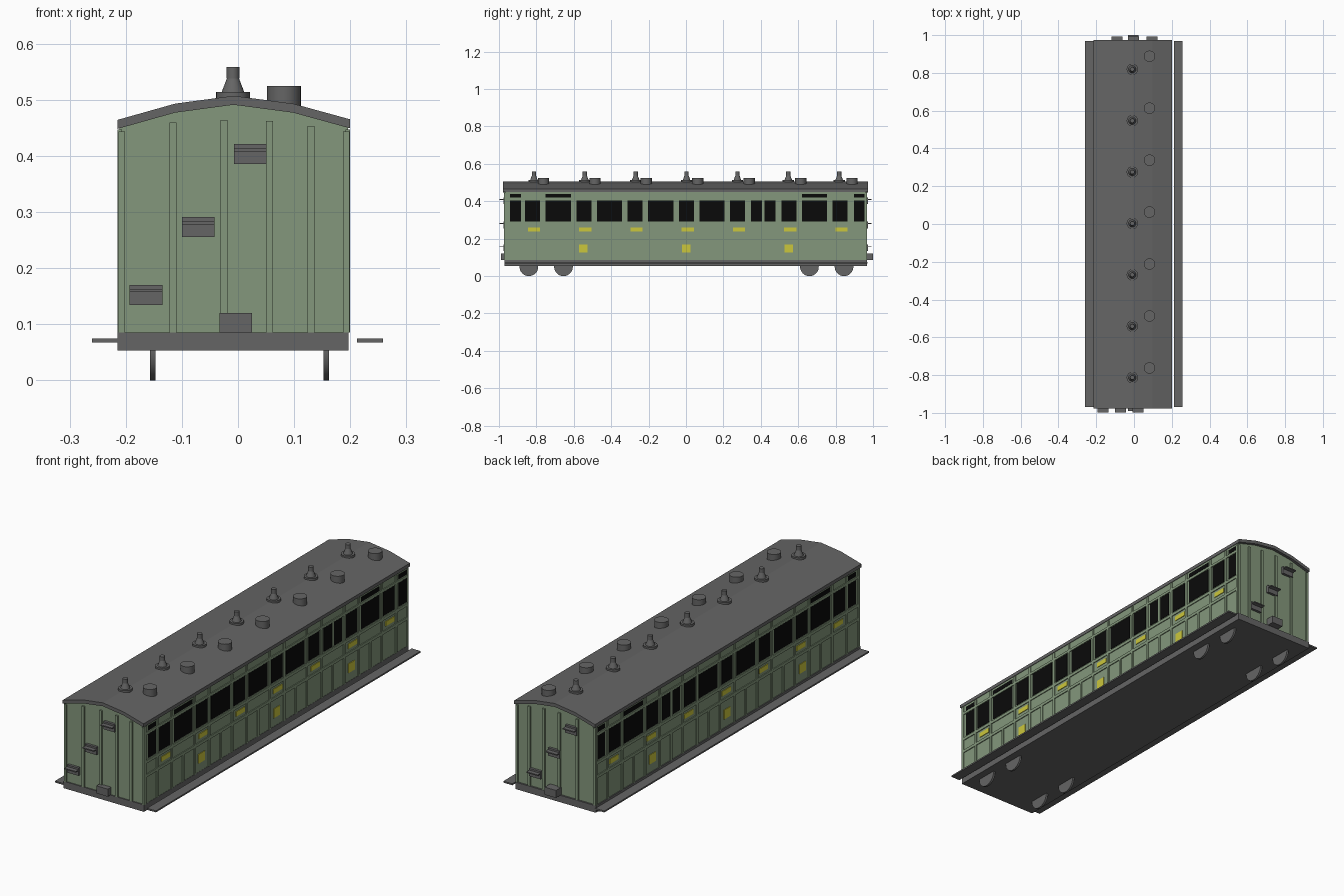
import bpy, bmesh, math
from mathutils import Matrix, Vector

cube = bpy.data.objects.get("Cube")
if cube:
    bpy.data.objects.remove(cube, do_unlink=True)


def material(name, rgb):
    m = bpy.data.materials.new(name)
    m.use_nodes = True
    m.diffuse_color = (*rgb, 1)
    m.node_tree.nodes["Principled BSDF"].inputs["Base Color"].default_value = (*rgb, 1)
    return m


GREEN = material("sage_green", (0.23, 0.31, 0.2))
GREY = material("dark_grey", (0.13, 0.13, 0.13))
BLACK = material("window_black", (0.003, 0.003, 0.003))
YELLOW = material("yellow", (0.6, 0.57, 0.045))


def finish(name, bm, mat, smooth=False):
    bmesh.ops.recalc_face_normals(bm, faces=bm.faces)
    me = bpy.data.meshes.new(name)
    bm.to_mesh(me)
    bm.free()
    me.materials.append(mat)
    ob = bpy.data.objects.new(name, me)
    bpy.context.collection.objects.link(ob)
    if smooth:
        bpy.ops.object.select_all(action="DESELECT")
        ob.select_set(True)
        bpy.context.view_layer.objects.active = ob
        bpy.ops.object.shade_smooth_by_angle()
    return ob


def box(bm, x, y, z):
    size = [b - a for a, b in (x, y, z)]
    mid = Vector([(a + b) / 2 for a, b in (x, y, z)])
    bmesh.ops.create_cube(bm, size=1, matrix=Matrix.Translation(mid) @ Matrix.Diagonal((*size, 1)))


def boxes(name, mat, items):
    bm = bmesh.new()
    for item in items:
        box(bm, *item)
    return finish(name, bm, mat)


def frustum(bm, x, y, z0, z1, r0, r1, sides=24):
    bmesh.ops.create_cone(bm, cap_ends=True, segments=sides, radius1=r0, radius2=r1, depth=z1 - z0,
                          matrix=Matrix.Translation((x, y, (z0 + z1) / 2)))


def prism(name, mat, profile, y0, y1):
    bm = bmesh.new()
    face = bm.faces.new([bm.verts.new((x, y0, z)) for x, z in profile])
    new = bmesh.ops.extrude_face_region(bm, geom=[face])["geom"]
    bmesh.ops.translate(bm, vec=(0, y1 - y0, 0), verts=[v for v in new if isinstance(v, bmesh.types.BMVert)])
    return finish(name, bm, mat)


# Body shell and arched roof
arch = [(-0.215, 0.464), (-0.112, 0.493), (-0.008, 0.507), (0.098, 0.493), (0.2, 0.465)]
under = [(x, z - 0.016) for x, z in arch]
prism("roof", GREY, arch + under[::-1], -0.978, 0.974)
L, R, F, B = -0.211, 0.196, -0.965, 0.96
shell_top = [(min(max(x, L), R), z + 0.004) for x, z in under]
prism("body", GREEN, [(R, 0.08), (L, 0.08)] + shell_top, F, B)

# Underframe and footboards
boxes("underframe", GREY, [((-0.215, 0.197), (-0.97, 0.968), (0.053, 0.085))])
boxes("footboards", GREY, [(x, (-0.97, 0.97), (0.067, 0.074))
                           for x in ((-0.26, -0.213), (0.212, 0.258))])

# Wheels
bm = bmesh.new()
for x in (-0.152, 0.157):
    for y in (-0.84, -0.655, 0.66, 0.845):
        turn = Matrix.Translation((x, y, 0.05)) @ Matrix.Rotation(math.pi / 2, 4, "Y")
        bmesh.ops.create_cone(bm, cap_ends=True, segments=32, radius1=0.05, radius2=0.05,
                              depth=0.01, matrix=turn)
finish("wheels", bm, GREY, True)


def both_sides(items, proud):
    """Place flat plates, given as (y range, z range), on the two long sides."""
    return [(x, y, z) for y, z in items for x in ((L - proud, L + 0.004), (R - 0.004, R + proud))]


# Side layout: seven doors with wide bays between them
doors = [-0.82 + 0.274 * i for i in range(7)]
bays = [(a + b) / 2 for a, b in zip(doors, doors[1:])]
SPLIT_BAY, VENTED_BAYS = 4, (0, 5)
WINDOW, TOPLIGHT = (0.292, 0.403), (0.42, 0.44)
ends = [(-0.941, -0.882), (0.898, 0.957)]
panes = [((d - 0.04, d + 0.04), WINDOW) for d in doors]
for i, b in enumerate(bays):
    if i == SPLIT_BAY:
        panes += [((b - 0.065, b - 0.008), WINDOW), ((b + 0.008, b + 0.065), WINDOW)]
    else:
        panes.append(((b - 0.067, b + 0.067), WINDOW))
    if i in VENTED_BAYS:
        panes.append(((b - 0.067, b + 0.067), TOPLIGHT))
panes += [(e, z) for e in ends for z in (WINDOW, TOPLIGHT)]
boxes("windows", BLACK, both_sides(panes, 0.002))

# Raised beading on the long sides
beads = [((F, B), z) for z in ((0.208, 0.222), (0.272, 0.286), (0.405, 0.417))]
beads += [((d + s * 0.053 - 0.006, d + s * 0.053 + 0.006), (0.085, 0.447)) for d in doors for s in (-1, 1)]
beads += [((b - 0.006, b + 0.006), (0.085, 0.215)) for b in bays]
beads += [((bays[SPLIT_BAY] - 0.006, bays[SPLIT_BAY] + 0.006), (0.28, 0.41))]
beads += [((F - 0.004, F + 0.01), (0.085, 0.447)), ((B - 0.006, B + 0.004), (0.085, 0.447))]
boxes("side_beading", GREEN, both_sides(beads, 0.004))

# Yellow plates on the doors and lower panels
plates = [((d - 0.025, d + 0.04), (0.238, 0.26)) for d in doors]
plates += [((y - 0.023, y + 0.023), (0.125, 0.168)) for y in (-0.55, 0.002, 0.55)]
boxes("door_plates", YELLOW, both_sides(plates, 0.003))

# Upright beading on both ends
uprights = [(-0.207, 0.443), (-0.116, 0.459), (-0.025, 0.464), (0.056, 0.462), (0.13, 0.453), (0.193, 0.443)]
end_ranges = ((F - 0.007, F + 0.005), (B - 0.005, B + 0.007))
boxes("end_beading", GREEN, [((x - 0.006, x + 0.006), y, (0.085, top)) for x, top in uprights for y in end_ranges])

# Climbing steps rise across each end, mirrored at the back
steps = []
for xs, wall, out in (((-0.164, -0.071, 0.022), F, -0.997), ((0.095, -0.002, -0.09), B, 0.992)):
    d = math.copysign(0.012, wall)
    for x, z in zip(xs, (0.152, 0.273, 0.403)):
        span = (x - 0.029, x + 0.029)
        steps.append((span, sorted((wall, wall + d)), (z - 0.018, z + 0.018)))
        steps.append((span, sorted((wall, out)), (z + 0.005, z + 0.01)))
boxes("end_steps", GREY, steps)
boxes("end_boxes", GREY, [((-0.033, 0.025), y, (0.085, 0.12)) for y in ((-0.99, F), (B, 1.0))])

# Roof lamps with flared chimneys
bm = bmesh.new()
for i in range(7):
    x, y = -0.009, -0.813 + 0.272 * i
    frustum(bm, x, y, 0.49, 0.514, 0.03, 0.03)
    frustum(bm, x, y, 0.514, 0.54, 0.02, 0.01)
    frustum(bm, x, y, 0.538, 0.558, 0.0115, 0.0115)
finish("roof_lamps", bm, GREY, True)

# Round roof vents
bm = bmesh.new()
for i in range(7):
    frustum(bm, 0.082, -0.762 + 0.275 * i, 0.485, 0.524, 0.03, 0.03)
finish("roof_vents", bm, GREY, True)
